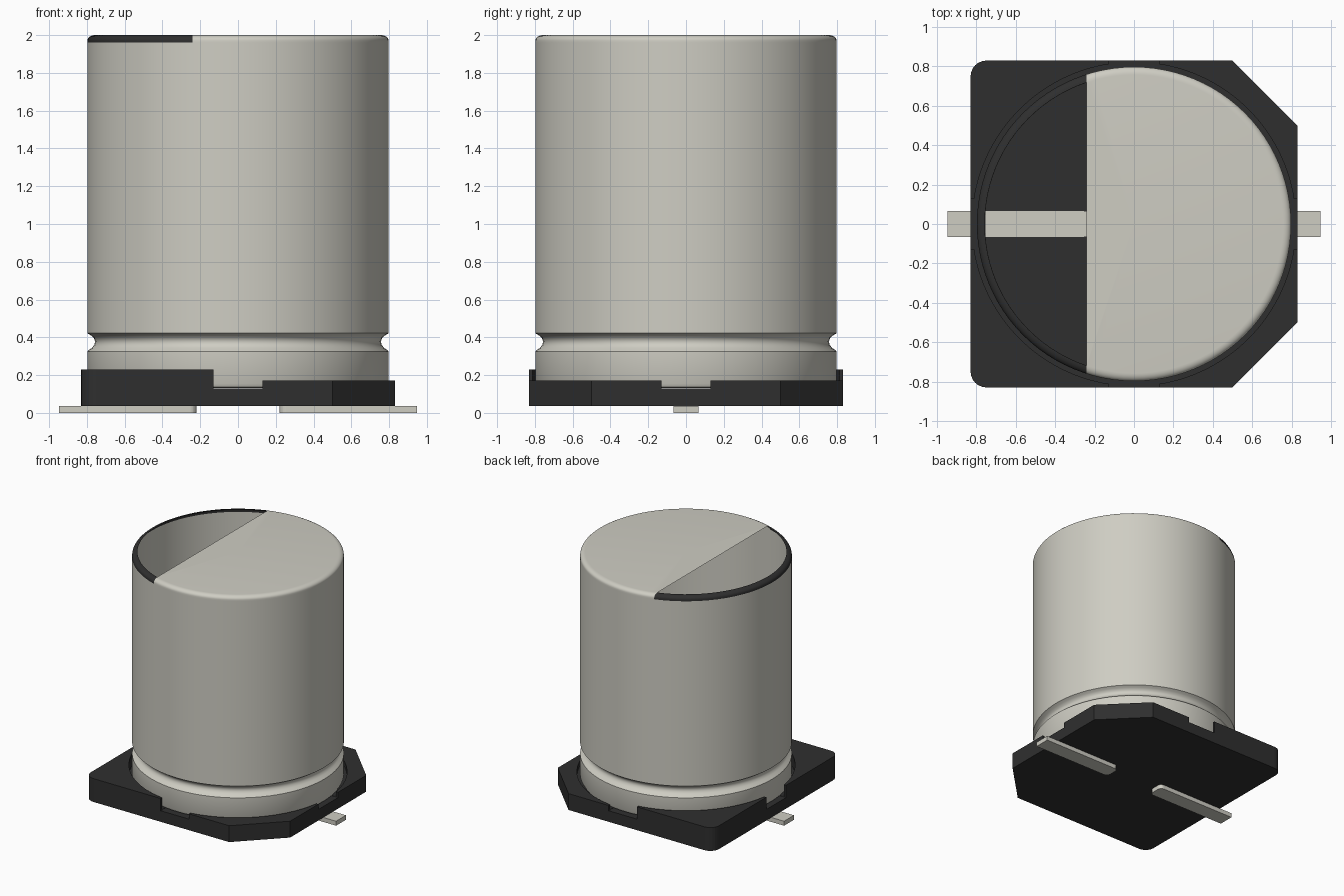
import bpy, bmesh, math
from mathutils import Vector

cube = bpy.data.objects.get("Cube")
if cube:
    bpy.data.objects.remove(cube, do_unlink=True)


def material(name, rgb, rough):
    m = bpy.data.materials.new(name)
    m.use_nodes = True
    m.diffuse_color = (*rgb, 1)
    bsdf = m.node_tree.nodes["Principled BSDF"]
    bsdf.inputs["Base Color"].default_value = (*rgb, 1)
    bsdf.inputs["Roughness"].default_value = rough
    return m


METAL = material("pale metal", (0.62, 0.61, 0.545), 0.5)
BLACK = material("black plastic", (0.028, 0.028, 0.028), 0.6)


def to_object(name, bm, *mats):
    mesh = bpy.data.meshes.new(name)
    bm.to_mesh(mesh)
    bm.free()
    for m in mats:
        mesh.materials.append(m)
    ob = bpy.data.objects.new(name, mesh)
    bpy.context.collection.objects.link(ob)
    return ob


def activate(ob):
    bpy.ops.object.select_all(action='DESELECT')
    ob.select_set(True)
    bpy.context.view_layer.objects.active = ob


def arc(cx, cy, r, a0, a1, n=6):
    return [(cx + r * math.cos(math.radians(a0 + (a1 - a0) * i / n)),
             cy + r * math.sin(math.radians(a0 + (a1 - a0) * i / n))) for i in range(n + 1)]


def prism(name, outline, z0, z1, mat):
    bm = bmesh.new()
    face = bm.faces.new([bm.verts.new((x, y, z0)) for x, y in outline])
    top = bmesh.ops.extrude_face_region(bm, geom=[face])["geom"]
    verts = [g for g in top if isinstance(g, bmesh.types.BMVert)]
    bmesh.ops.translate(bm, verts=verts, vec=(0, 0, z1 - z0))
    bmesh.ops.recalc_face_normals(bm, faces=bm.faces)
    return to_object(name, bm, mat)


def rect(x0, x1, y0, y1):
    return [(x0, y0), (x1, y0), (x1, y1), (x0, y1)]


# Base plate: rounded corners on one side, chamfered on the other
S = 0.83
outline = [(0.5, -S), (S, -0.5), (S, 0.5), (0.5, S)]
outline += arc(-S + 0.08, S - 0.08, 0.08, 90, 180) + arc(-S + 0.08, -S + 0.08, 0.08, 180, 270)
base = prism("base_plate", outline, 0.036, 0.23, BLACK)

# Cut the can seat, inner pocket, lowered half and four side notches
cutters = [
    (arc(0, 0, 0.822, 0, 357.5, 143), 0.13),
    (arc(0, 0, 0.765, 0, 357.5, 143), 0.042),
    (rect(0, 1, -1, 1), 0.172),
    (rect(-0.13, 0.13, -1.1, 1.1), 0.128),
    (rect(-1.1, 1.1, -0.13, 0.13), 0.128),
]
for shape, floor in cutters:
    cutter = prism("base_cutter", shape, floor, 0.5, BLACK)
    cutter.hide_render = True
    mod = base.modifiers.new("cut", 'BOOLEAN')
    mod.operation, mod.solver, mod.object = 'DIFFERENCE', 'EXACT', cutter
    activate(base)
    bpy.ops.object.modifier_apply(modifier=mod.name)
    bpy.data.objects.remove(cutter, do_unlink=True)

# Can: lathed shell with rolled groove, rounded shoulder and a top opening
profile = [(0.768, 0.132), (0.79, 0.138), (0.798, 0.155), (0.798, 0.325), (0.79, 0.333),
           (0.772, 0.345), (0.76, 0.362), (0.757, 0.378), (0.762, 0.395), (0.778, 0.41),
           (0.798, 0.422), (0.798, 1.96), (0.798, 1.971)]
profile += [(0.758 + 0.04 * math.cos(a), 1.971 + 0.029 * math.sin(a))
            for a in [math.pi / 2 * i / 6 for i in range(1, 7)]]
profile += [(0, 2.0)]
bm = bmesh.new()
verts = [bm.verts.new((r, 0, z)) for r, z in profile]
edges = [bm.edges.new(p) for p in zip(verts, verts[1:])]
bmesh.ops.spin(bm, geom=verts + edges, cent=(0, 0, 0), axis=(0, 0, 1),
               angle=math.tau, steps=96)
bmesh.ops.remove_doubles(bm, verts=bm.verts, dist=1e-5)
bmesh.ops.recalc_face_normals(bm, faces=bm.faces)
if max(bm.faces, key=lambda f: f.calc_center_median().z).normal.z < 0:
    bmesh.ops.reverse_faces(bm, faces=bm.faces)

# Split the top along the marking line, open the cap and blacken the rim
CHORD = -0.24
upper = [f for f in bm.faces if f.calc_center_median().z > 1.965]
geom = set(upper) | {e for f in upper for e in f.edges} | {v for f in upper for v in f.verts}
bmesh.ops.bisect_plane(bm, geom=list(geom), dist=1e-5,
                       plane_co=(CHORD, 0, 0), plane_no=(1, 0, 0))
opening = []
for f in bm.faces:
    c = f.calc_center_median()
    if c.x < CHORD and c.z > 1.965:
        if c.z > 1.9999:
            opening.append(f)
        else:
            f.material_index = 1
bmesh.ops.delete(bm, geom=opening, context='FACES')
can = to_object("can", bm, METAL, BLACK)
activate(can)
bpy.ops.object.shade_smooth_by_angle(angle=math.radians(40))

# Flat leads under the base, each with a raised strip inside the pocket
R, W = 0.035, 0.065
for side, name in ((-1, "right"), (1, "left")):
    tip = arc(0.22 + R, W - R, R, 90, 180) + arc(0.22 + R, -W + R, R, 180, 270)
    for part, reach, z0, z1 in (("lead", 0.948, 0.0, 0.037), ("lead_strip", 0.755, 0.03, 0.047)):
        shape = [(side * x, y) for x, y in tip + [(reach, -W), (reach, W)]]
        prism(f"{name}_{part}", shape, z0, z1, METAL)
